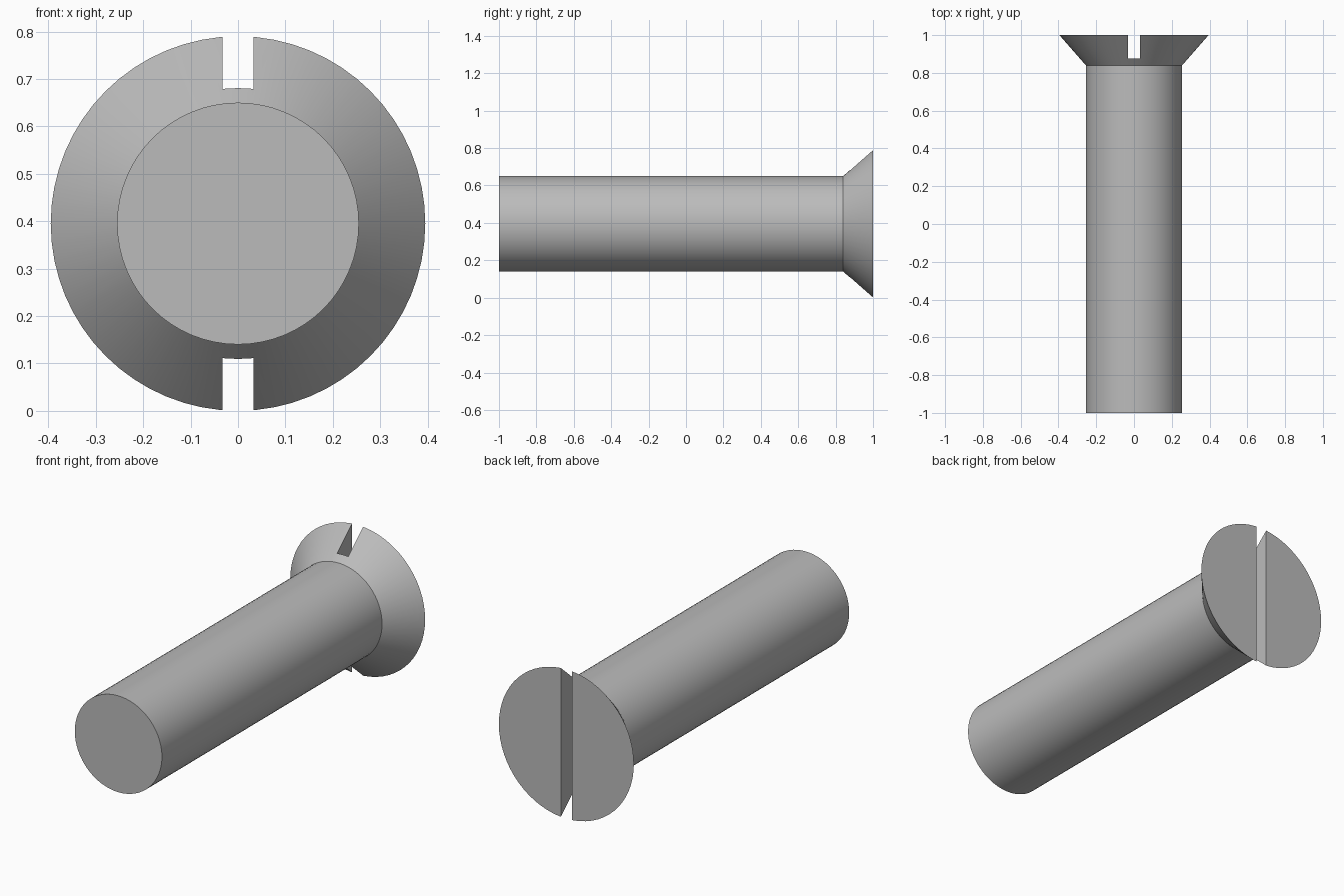
import bpy
import bmesh
import math
from mathutils import Matrix

default = bpy.data.objects.get("Cube")
if default:
    bpy.data.objects.remove(default, do_unlink=True)

AXIS_Z = 0.395      # height of the screw's long axis
SIDES = 64

steel = bpy.data.materials.new("grey_steel")
steel.use_nodes = True
colour = (0.5, 0.5, 0.5, 1)
steel.diffuse_color = colour
steel.node_tree.nodes["Principled BSDF"].inputs["Base Color"].default_value = colour


def make_object(name, bm):
    bmesh.ops.recalc_face_normals(bm, faces=bm.faces)
    mesh = bpy.data.meshes.new(name)
    bm.to_mesh(mesh)
    bm.free()
    mesh.materials.append(steel)
    obj = bpy.data.objects.new(name, mesh)
    bpy.context.collection.objects.link(obj)
    return obj


# Shank and countersunk head: rings (y, radius) bridged into one closed body
bm = bmesh.new()
rings = []
for y, radius in [(-1, 0.255), (0.84, 0.255), (1, 0.395)]:
    ring = []
    for i in range(SIDES):
        a = math.tau * i / SIDES
        ring.append(bm.verts.new((radius * math.cos(a), y, AXIS_Z + radius * math.sin(a))))
    rings.append(ring)
for lower, upper in zip(rings, rings[1:]):
    for i in range(SIDES):
        j = (i + 1) % SIDES
        bm.faces.new((lower[i], lower[j], upper[j], upper[i]))
bm.faces.new(rings[0])
bm.faces.new(rings[-1])
screw = make_object("countersunk_screw", bm)

# Driver slot, cut straight across the head
bm = bmesh.new()
bmesh.ops.create_cube(bm, size=1, matrix=Matrix.Translation((0, 0.975, AXIS_Z))
                      @ Matrix.Diagonal((0.065, 0.2, 1, 1)))
cutter = make_object("slot_cutter", bm)
cutter.hide_render = True

slot = screw.modifiers.new("driver_slot", "BOOLEAN")
slot.operation = "DIFFERENCE"
slot.solver = "EXACT"
slot.object = cutter

bpy.ops.object.select_all(action="DESELECT")
screw.select_set(True)
bpy.context.view_layer.objects.active = screw
bpy.ops.object.modifier_apply(modifier=slot.name)
bpy.data.objects.remove(cutter, do_unlink=True)
bpy.ops.object.shade_smooth_by_angle(angle=math.radians(30))
